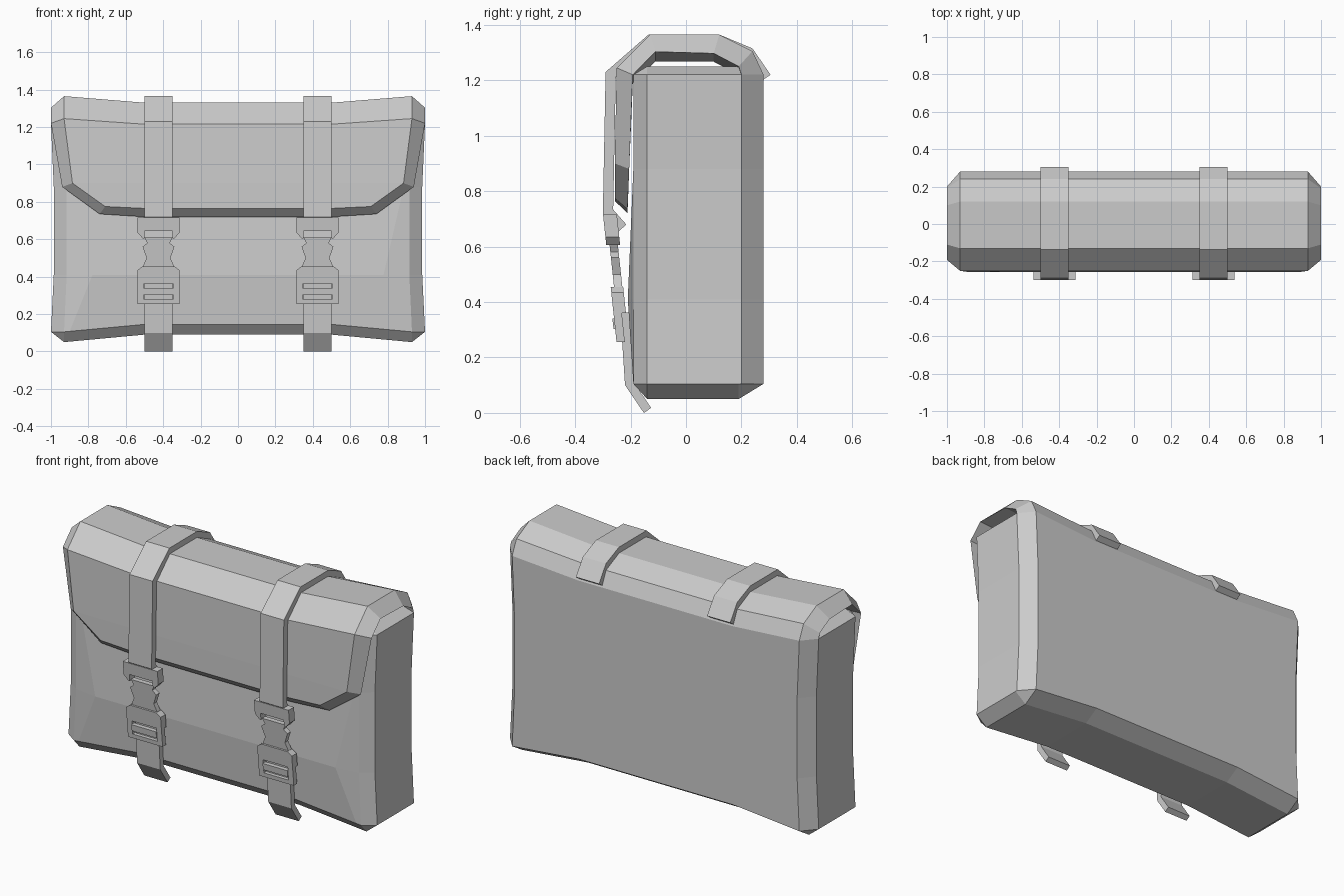
import bpy, bmesh
from mathutils import Vector

if "Cube" in bpy.data.objects:
    bpy.data.objects.remove(bpy.data.objects["Cube"])


def make(name, verts, faces):
    bm = bmesh.new()
    vs = [bm.verts.new(v) for v in verts]
    for f in faces:
        bm.faces.new([vs[i] for i in f])
    bmesh.ops.remove_doubles(bm, verts=bm.verts, dist=1e-5)
    bmesh.ops.dissolve_degenerate(bm, edges=bm.edges, dist=1e-5)
    bmesh.ops.recalc_face_normals(bm, faces=bm.faces)
    me = bpy.data.meshes.new(name)
    bm.to_mesh(me)
    bm.free()
    ob = bpy.data.objects.new(name, me)
    bpy.context.collection.objects.link(ob)
    return ob


def mid(x):
    # 0 at the ends of the bag, 1 between the straps
    return min(1, max(0, (0.93 - abs(x)) / 0.43))


# Bag body: chamfered box, bulging front, edges sagging toward the middle
ring = [(-.19, .105), (-.19, .41), (-.19, .88), (-.19, 1.22), (-.14, 1.25), (.2, 1.25),
        (.28, 1.22), (.28, .88), (.28, .41), (.28, .105), (.19, .05), (-.14, .05)]
n = len(ring)
verts, faces = [], []
cols = [-1, -.93, -.9, -.5, .5, .9, .93, 1]
for x in cols:
    for i, (y, z) in enumerate(ring):
        px = x
        if abs(x) == 1:
            y, z = min(max(y, -.14), .2), min(max(z, .105), 1.22)
        else:
            z += mid(x) * (.04 if z < .2 else -.03 if z > 1.2 else 0)
            if i == 1 and abs(x) <= .9:
                y = -.21
                px = x * .79 / .9 if abs(x) == .9 else x
        if .2 < z < 1:
            px *= .985
        verts.append((px, y, z))
for c in range(len(cols) - 1):
    for i in range(n):
        j = (i + 1) % n
        faces.append((c * n + i, c * n + j, c * n + n + j, c * n + n + i))
for base in (0, (len(cols) - 1) * n):
    faces += [tuple(base + k for k in q) for q in ((0, 1, 8, 9), (1, 2, 7, 8), (2, 3, 6, 7))]
make("bag_body", verts, faces)

# Flap: outer and inner sheets joined by a bevelled rim; rows are (half width, y, z, sag)
outer = [(.93, .28, 1.22, -.03), (.93, .24, 1.305, -.03), (.93, .12, 1.365, -.035),
         (.93, -.13, 1.365, -.035), (.93, -.25, 1.245, -.03), (.885, -.257, .9, 0), (.71, -.257, .775, -.01)]
inner = [(1, .2, 1.22, -.03), (1, .19, 1.25, -.03), (1, .1, 1.297, -.03),
         (1, -.11, 1.303, -.035), (1, -.192, 1.22, -.03), (.94, -.205, .88, 0), (.74, -.211, .735, -.015)]
verts, faces = [], []
rows = outer + inner[::-1]
for w, y, z, sag in rows:
    for x in (-w, -.5, .5, w):
        verts.append((x, y, z + (sag if abs(x) == .5 else 0)))
m = len(rows)
for r in range(m):
    s = (r + 1) % m
    for c in range(3):
        faces.append((r * 4 + c, r * 4 + c + 1, s * 4 + c + 1, s * 4 + c))
for r in range(len(outer) - 1):
    a, b, c, d = r, r + 1, m - 2 - r, m - 1 - r
    for e in (0, 3):
        faces.append((a * 4 + e, b * 4 + e, c * 4 + e, d * 4 + e))
make("flap", verts, faces)


def strap(name, cx, path, t, half=.075):
    # ribbon with mitred thickness on the inner side of the (y, z) path
    pts = [Vector(p) for p in path]
    nor = [Vector((-(b - a).y, (b - a).x)).normalized() for a, b in zip(pts, pts[1:])]
    inn = []
    for i, p in enumerate(pts):
        a, b = nor[max(i - 1, 0)], nor[min(i, len(nor) - 1)]
        inn.append(p + (a + b) * t / (1 + a.dot(b)))
    k = len(pts)
    vs = [(cx + s * half, p.x, p.y) for s in (-1, 1) for p in pts + inn]
    fs = []
    for i in range(k - 1):
        fs += [(i, i + 1, k + i + 1, k + i), (2*k + i, 2*k + i + 1, 3*k + i + 1, 3*k + i),
               (i, i + 1, 2*k + i + 1, 2*k + i), (k + i, k + i + 1, 3*k + i + 1, 3*k + i)]
    for i in (0, k - 1):
        fs.append((i, k + i, 3*k + i, 2*k + i))
    make(name, vs, fs)


def plate(name, cx, outline, d0, d1):
    # outline in (x, z) given depth, leaning with the buckle
    k = len(outline)
    vs = [(cx + x, -.25 - .106 * (z - .25) + d, z) for d in (d0, d1) for x, z in outline]
    fs = [tuple(range(k)), tuple(range(k, 2 * k))]
    fs += [(i, (i + 1) % k, k + (i + 1) % k, k + i) for i in range(k)]
    make(name, vs, fs)


def rect(x0, x1, z0, z1):
    return [(x0, z0), (x1, z0), (x1, z1), (x0, z1)]


def sym(half):
    return half + [(-x, z) for x, z in reversed(half)]


for side, cx in (("left", -.425), ("right", .425)):
    # Straps
    strap("upper_strap_" + side, cx, [(.305, 1.22), (.24, 1.315), (.12, 1.365), (-.135, 1.365),
                                      (-.29, 1.23), (-.30, .72), (-.243, .655)], .037)
    strap("lower_strap_" + side, cx, [(-.237, .36), (-.22, .1), (-.152, 0)], .032)
    # Buckle: upper half with side arms, release body, lower frame with a cross bar
    plate("buckle_top_" + side, cx, sym([(.075, .715), (.112, .715), (.112, .635), (.085, .605),
                                         (.075, .605), (.075, .645)]), 0, .05)
    plate("buckle_prong_" + side, cx, sym([(.075, .61), (.06, .58), (.085, .56), (.064, .5),
                                           (.085, .45)]), .012, .042)
    plate("buckle_socket_" + side, cx, sym([(.085, .455), (.112, .435), (.112, .36)]), 0, .045)
    for s in (-1, 1):
        plate("buckle_frame_side_" + side, cx, rect(s * .08, s * .112, .255, .365), 0, .03)
    plate("buckle_frame_base_" + side, cx, rect(-.08, .08, .255, .28), 0, .03)
    plate("buckle_bar_" + side, cx, rect(-.08, .08, .302, .34), -.006, .02)
